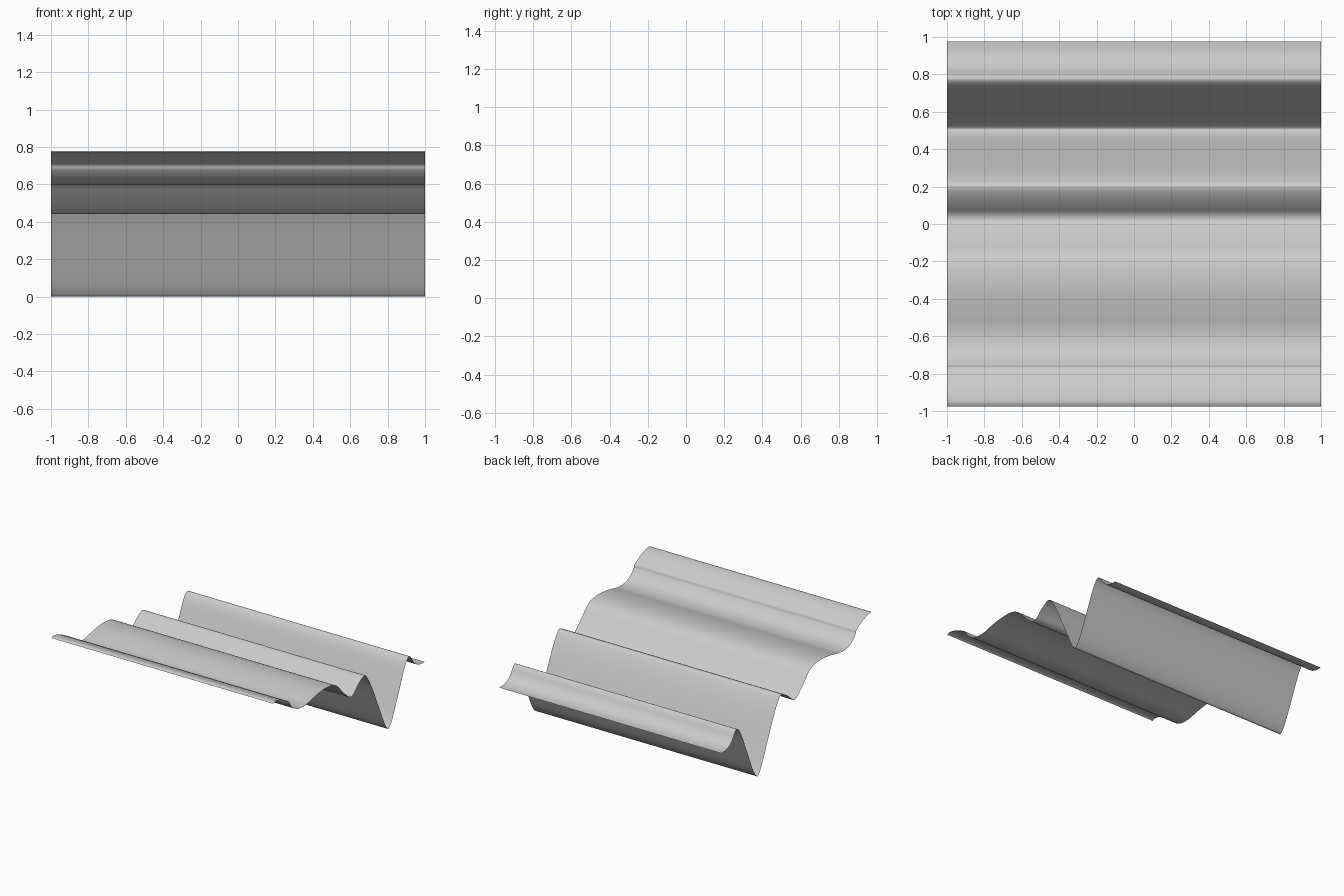
import bpy, bmesh
from mathutils import Vector

if "Cube" in bpy.data.objects:
    bpy.data.objects.remove(bpy.data.objects["Cube"])

# Side profile as (y, z) points, front to back
profile = [(-.975, .771), (-.95, .78), (-.9, .771), (-.84, .747), (-.772, .71), (-.755, .68),
           (-.72, .642), (-.675, .614), (-.62, .601), (-.55, .602), (-.48, .617), (-.4, .632),
           (-.31, .64), (-.22, .632), (-.155, .602), (-.1, .546), (-.05, .496), (0, .453),
           (.03, .444), (.06, .455), (.1, .493), (.15, .53), (.2, .55), (.235, .522),
           (.3, .41), (.4, .19), (.45, .081), (.48, .026), (.505, .001), (.53, .02),
           (.565, .075), (.61, .175), (.7, .385), (.74, .46), (.775, .487), (.8, .468),
           (.83, .422), (.87, .387), (.92, .37), (.975, .367)]


def smooth_curve(points, steps=5):
    """Catmull-Rom curve through all points."""
    p = [Vector(q) for q in points]
    p = [p[0]] + p + [p[-1]]
    out = []
    for a, b, c, d in zip(p, p[1:], p[2:], p[3:]):
        for i in range(steps):
            t = i / steps
            out.append(.5 * (2 * b + (c - a) * t + (2 * a - 5 * b + 4 * c - d) * t ** 2
                             + (3 * b - a - 3 * c + d) * t ** 3))
    return out + [p[-1]]


# Wavy sheet: profile swept straight across x
bm = bmesh.new()
rows = [[bm.verts.new((x, q.x, q.y)) for x in (-1, 1)] for q in smooth_curve(profile)]
for (a, b), (d, c) in zip(rows, rows[1:]):
    bm.faces.new((a, b, c, d)).smooth = True
low = min(v.co.z for v in bm.verts)
bmesh.ops.translate(bm, verts=bm.verts, vec=(0, 0, -low))
mesh = bpy.data.meshes.new("wavy_sheet")
bm.to_mesh(mesh)
bm.free()
sheet = bpy.data.objects.new("wavy_sheet", mesh)
bpy.context.collection.objects.link(sheet)
